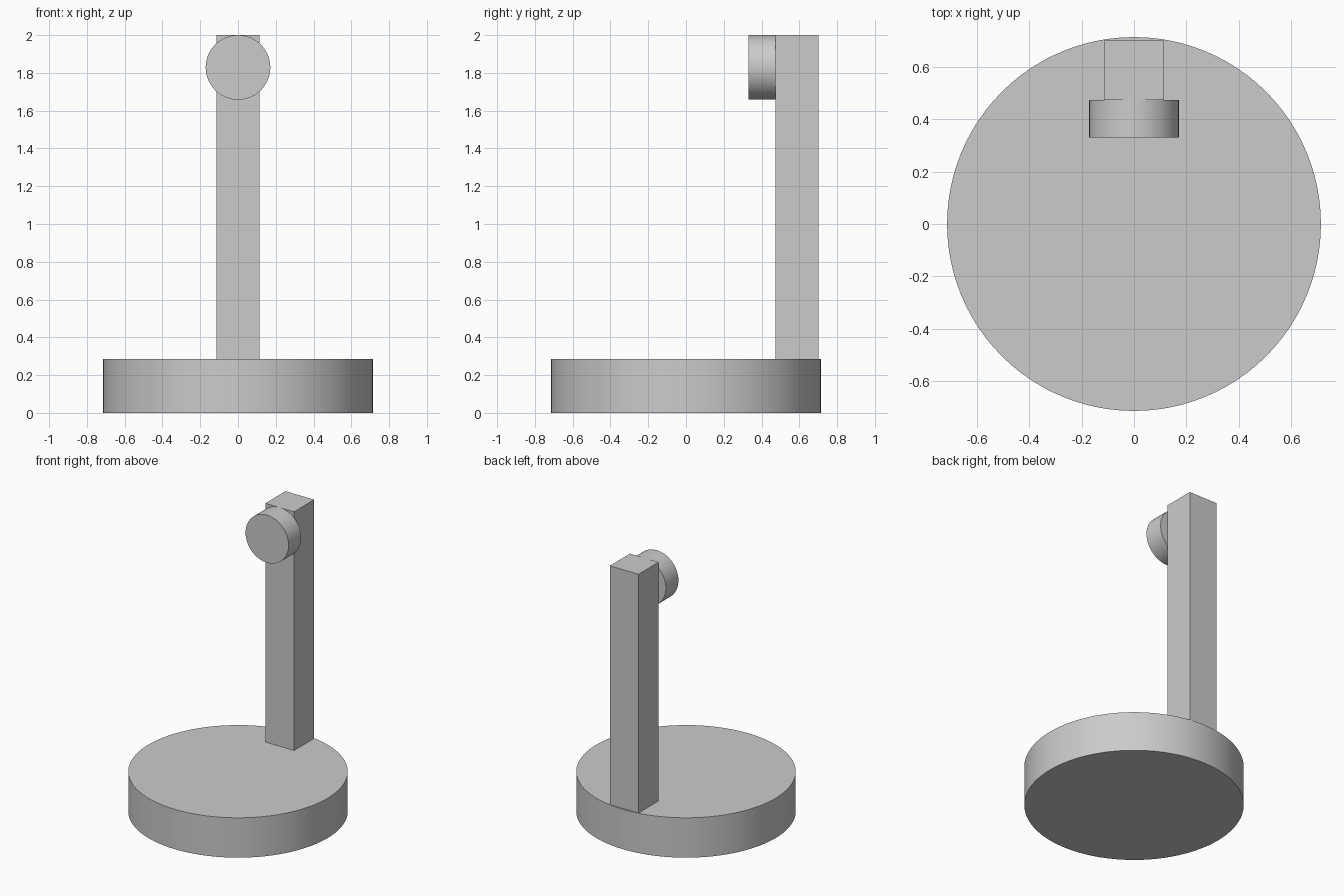
import bpy, math

if "Cube" in bpy.data.objects:
    bpy.data.objects.remove(bpy.data.objects["Cube"])


def cylinder(name, radius, depth, location, rotation=(0, 0, 0)):
    bpy.ops.mesh.primitive_cylinder_add(vertices=96, radius=radius, depth=depth,
                                        location=location, rotation=rotation)
    obj = bpy.context.object
    obj.name = name
    bpy.ops.object.shade_smooth_by_angle(angle=math.radians(30))
    return obj


def box(name, size, location):
    bpy.ops.mesh.primitive_cube_add(size=1, location=location)
    obj = bpy.context.object
    obj.name = name
    obj.scale = size
    bpy.ops.object.transform_apply(location=False, rotation=False, scale=True)
    return obj


BASE_R, BASE_H = 0.714, 0.286
POST_W, POST_FRONT = 0.228, 0.473
DISC_R, DISC_D = 0.171, 0.143

# Round base
cylinder("base", BASE_R, BASE_H, (0, 0, BASE_H / 2))

# Square post near the back edge
box("post", (POST_W, POST_W, 2 - BASE_H),
    (0, POST_FRONT + POST_W / 2, (2 + BASE_H) / 2))

# Round head on the front of the post, level with its top
cylinder("head", DISC_R, DISC_D, (0, POST_FRONT - DISC_D / 2, 2 - DISC_R),
         (math.radians(90), 0, 0))
